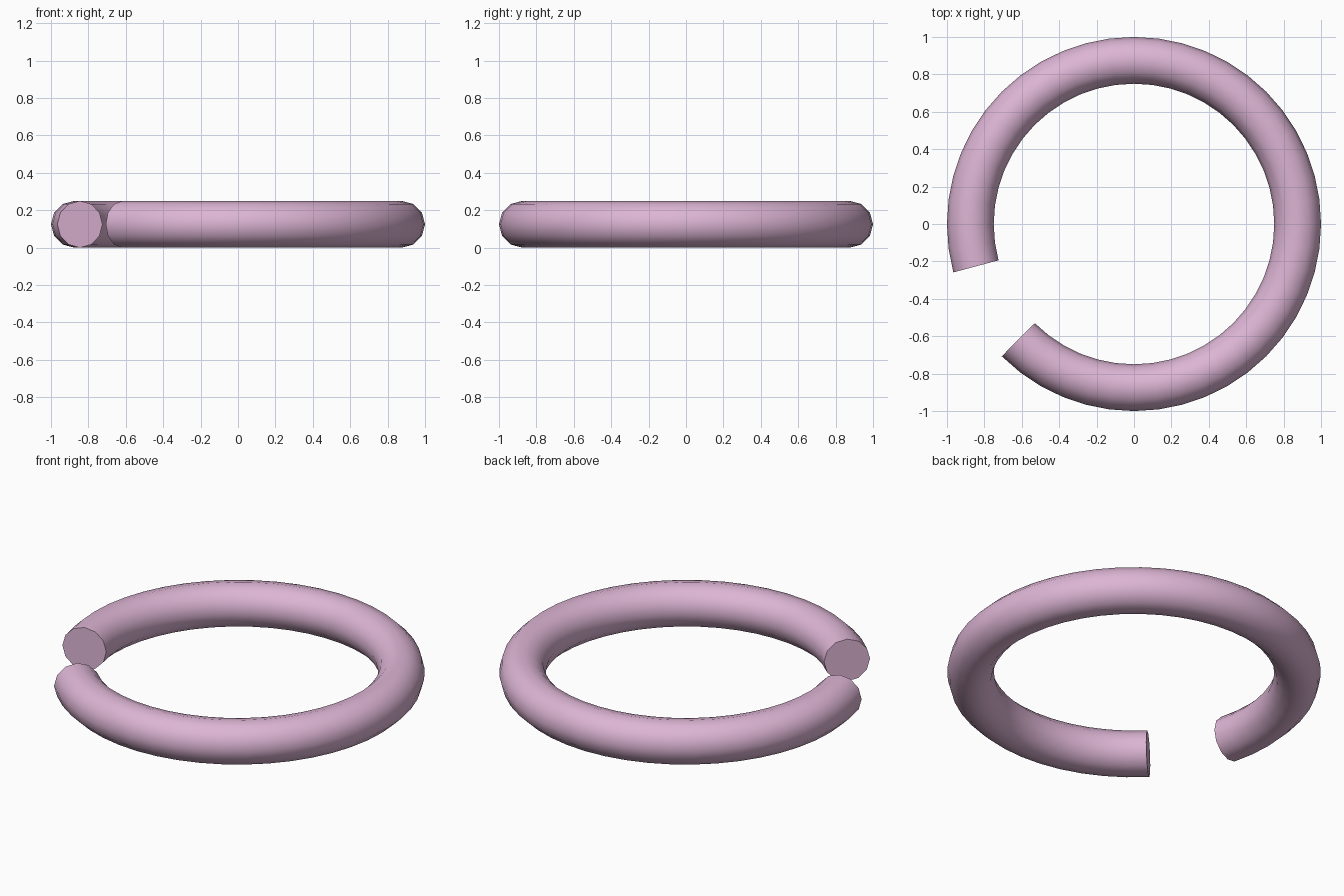
import bpy, bmesh
from math import sin, cos, pi, radians

if "Cube" in bpy.data.objects:
    bpy.data.objects.remove(bpy.data.objects["Cube"])

MAJOR, MINOR = 0.875, 0.125
STEPS, SIDES = 44, 12                      # 7.5 degree steps, 12-sided tube
START, END = radians(-135), radians(195)   # the gap lies at the front left

# Sweep the round section along the open arc
bm = bmesh.new()
rings = []
for i in range(STEPS + 1):
    a = START + (END - START) * i / STEPS
    ring = []
    for j in range(SIDES):
        t = 2 * pi * j / SIDES
        r = MAJOR + MINOR * cos(t)
        ring.append(bm.verts.new((r * cos(a), r * sin(a), MINOR + MINOR * sin(t))))
    rings.append(ring)
for r0, r1 in zip(rings, rings[1:]):
    for j in range(SIDES):
        k = (j + 1) % SIDES
        bm.faces.new((r0[j], r1[j], r1[k], r0[k]))

# Flat end caps
bm.faces.new(rings[0])
bm.faces.new(rings[-1][::-1])
bmesh.ops.recalc_face_normals(bm, faces=bm.faces)

mesh = bpy.data.meshes.new("open_ring")
bm.to_mesh(mesh)
bm.free()
ring_obj = bpy.data.objects.new("open_ring", mesh)
bpy.context.collection.objects.link(ring_obj)

# Pink material
pink = bpy.data.materials.new("pink")
pink.diffuse_color = (0.72, 0.46, 0.66, 1)
pink.use_nodes = True
pink.node_tree.nodes["Principled BSDF"].inputs["Base Color"].default_value = pink.diffuse_color
mesh.materials.append(pink)

# Smooth tube, crisp cap rims
bpy.context.view_layer.objects.active = ring_obj
ring_obj.select_set(True)
bpy.ops.object.shade_smooth_by_angle(angle=radians(40))
